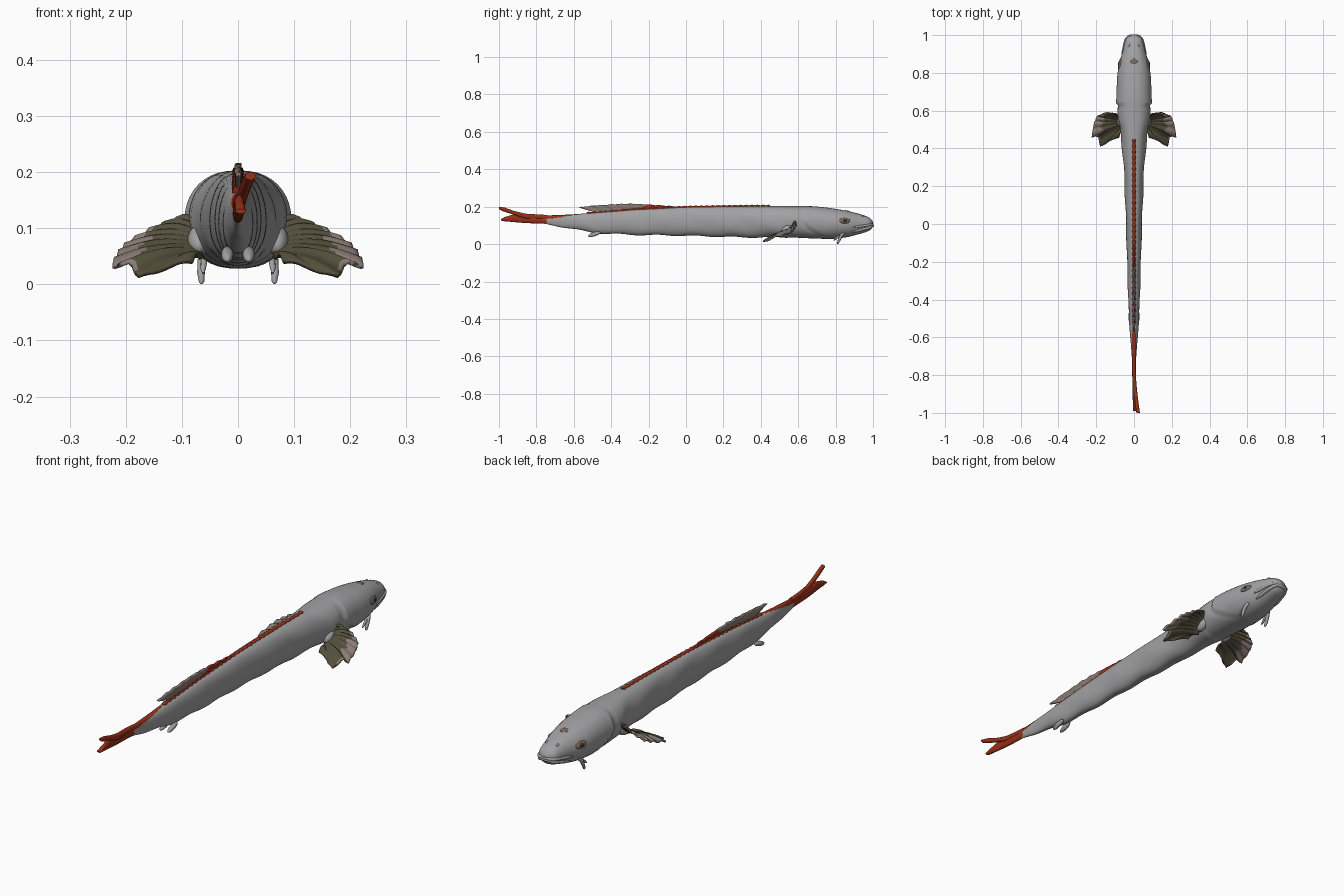
import bpy
import math
from mathutils import Vector

if "Cube" in bpy.data.objects:
    bpy.data.objects.remove(bpy.data.objects["Cube"])


def material(name, rgb):
    m = bpy.data.materials.new(name)
    m.use_nodes = True
    m.diffuse_color = (*rgb, 1)
    m.node_tree.nodes["Principled BSDF"].inputs["Base Color"].default_value = (*rgb, 1)
    return m


grey = material("skin grey", (0.36, 0.36, 0.37))
red = material("fin red", (0.32, 0.03, 0.01))
olive = material("fin olive", (0.09, 0.08, 0.045))
mauve = material("fin mauve", (0.25, 0.2, 0.175))
brown = material("eye brown", (0.2, 0.14, 0.1))
dark = material("pupil dark", (0.03, 0.03, 0.03))


def finish(ob, mats, angle=50):
    """Assign materials and smooth the shading."""
    ob.data.materials.clear()
    for m in mats:
        ob.data.materials.append(m)
    bpy.ops.object.select_all(action="DESELECT")
    ob.select_set(True)
    bpy.context.view_layer.objects.active = ob
    bpy.ops.object.shade_smooth_by_angle(angle=math.radians(angle))
    return ob


def skin(name, rows, mats, rule=None, closed=False, thick=0):
    """Surface through rows of points, coloured by a rule on face centres."""
    n = len(rows[0])
    verts = [p for row in rows for p in row]
    faces = []
    for i in range(len(rows) - 1):
        for j in range(n if closed else n - 1):
            k = (j + 1) % n
            faces.append((i * n + j, i * n + k, (i + 1) * n + k, (i + 1) * n + j))
    if closed:
        faces += [tuple(range(n))[::-1], tuple(range(len(verts) - n, len(verts)))]
    me = bpy.data.meshes.new(name)
    me.from_pydata(verts, [], faces)
    ob = bpy.data.objects.new(name, me)
    bpy.context.collection.objects.link(ob)
    finish(ob, mats)
    if rule:
        for f in me.polygons:
            f.material_index = rule(f.center)
    if thick:
        s = ob.modifiers.new("thickness", "SOLIDIFY")
        s.thickness, s.offset = thick, 0
    return ob


def tube(name, pts, radii, mat):
    """Round tapering tube along a path."""
    cu = bpy.data.curves.new(name, "CURVE")
    cu.dimensions, cu.bevel_depth, cu.bevel_resolution = "3D", 1, 3
    cu.resolution_u, cu.use_fill_caps = 4, True
    sp = cu.splines.new("POLY")
    sp.points.add(len(pts) - 1)
    for p, co, r in zip(sp.points, pts, radii):
        p.co, p.radius = (*co, 1), r
    ob = bpy.data.objects.new(name, cu)
    bpy.context.collection.objects.link(ob)
    bpy.ops.object.select_all(action="DESELECT")
    ob.select_set(True)
    bpy.context.view_layer.objects.active = ob
    bpy.ops.object.convert(target="MESH")
    return finish(bpy.context.object, [mat])


def blob(name, loc, size, mat, turn=(0, 0, 0)):
    bpy.ops.mesh.primitive_uv_sphere_add(segments=20, ring_count=12, radius=1,
                                         location=loc, rotation=turn)
    ob = bpy.context.object
    ob.name, ob.scale = name, size
    return finish(ob, [mat])


def lerp(table, y):
    """Interpolate a table of (position, values...) along its first column."""
    if y <= table[0][0]:
        return table[0][1:]
    for a, b in zip(table, table[1:]):
        if y <= b[0]:
            t = (y - a[0]) / (b[0] - a[0])
            return [p + (q - p) * t for p, q in zip(a[1:], b[1:])]
    return table[-1][1:]


# Body outline: position, half width, underside, back
outline = [(-0.86, .004, .12, .16), (-0.75, .009, .105, .153), (-0.62, .018, .085, .158),
           (-0.5, .027, .06, .167), (-0.3, .034, .05, .183), (0, .042, .045, .198),
           (0.3, .054, .036, .203), (0.48, .07, .036, .203), (0.56, .086, .036, .203),
           (0.68, .092, .03, .203), (0.78, .09, .027, .192), (0.86, .077, .036, .178),
           (0.92, .058, .052, .164), (0.97, .048, .066, .148), (0.99, .036, .078, .135),
           (1.0, .012, .095, .118)]


def section(y):
    d = min(0.025, (1 - y) * 0.5)
    got = [lerp(outline, y + d * k / 2) for k in range(-2, 3)]
    return [sum(c) / 5 for c in zip(*got)]


def surface(y, a):
    """Point on the body at a station and an angle around it."""
    w, lo, hi = section(y)
    c, s = math.cos(a), math.sin(a)
    z = (lo + hi) / 2 + (hi - lo) / 2 * s
    x = w * math.copysign(abs(c) ** 0.85, c)
    # Gill cover edge, raised over the flank behind it
    edge = y - 0.632 - 14 * max(0, 0.13 - z) ** 2
    if edge > 0:
        x *= 1 + 0.07 * math.exp(-edge / 0.035)
    elif edge > -0.025:
        x *= 0.96
    # Loose folds along the flank and belly
    if y < 0.55:
        x *= 1 + 0.035 * math.sin(y * 26 + z * 30) * abs(c)
        z += 0.003 * math.sin(y * 31) * max(0, -s)
    return Vector((x, y, z))


stations = [-0.86 + 1.85 * i / 185 for i in range(186)] + [.994, .998, 1.0]
rings = [[surface(y, math.tau * j / 40) for j in range(40)] for y in stations]
skin("body", rings[::-1], [grey, red],
     lambda c: int(c.y < -0.54 and c.z > 0.162 + (c.y + 0.55) * 0.15), closed=True)

# Beaded ridge along the back
ridge = [0.45 - 0.0075 * i for i in range(132)]
tube("back_ridge", [(0, y, section(y)[2] - 0.002) for y in ridge],
     [0.0085 + 0.002 * math.sin(i * 1.57) for i in range(132)], red)

# Back fin, red at its root and mauve towards the trailing tip
fin_top = [(-0.57, .196), (-0.5, .205), (-0.36, .214), (-0.28, .215), (-0.12, .206), (-0.04, .2)]
rows = []
for i in range(41):
    u = i / 40
    base = Vector((0, -0.46 + 0.42 * u, 0))
    base.z = section(base.y)[2] - 0.008
    top = Vector((0, -0.57 + 0.53 * u, 0))
    top.z = lerp(fin_top, top.y)[0] + 0.0015 * math.sin(i * 1.6)
    rows.append([base.lerp(top, j / 8) + Vector((0.002 * math.sin(i * 1.3) * j / 8, 0, 0))
                 for j in range(9)])
skin("back_fin", rows, [mauve, red],
     lambda c: int(c.y > -0.22 or (c.y > -0.42 and c.z < 0.2 + (c.y + 0.22) * 0.12)), thick=0.009)

# Forked tail bending towards the left
lobes = {"tail_upper_lobe": [(-0.74, .13, .156), (-0.86, .135, .163), (-0.92, .157, .178),
                             (-0.97, .172, .196), (-1.0, .186, .2)],
         "tail_lower_lobe": [(-0.74, .108, .14), (-0.86, .112, .155), (-0.92, .117, .16),
                             (-0.97, .122, .145), (-0.99, .126, .134)]}
for name, keys in lobes.items():
    lift = 0.022 if "upper" in name else 0.005
    rows, keys = [], keys[::-1]
    for i in range(25):
        y = keys[0][0] + (-0.74 - keys[0][0]) * i / 24
        lo, hi = lerp(keys, y)
        x = lift * (max(0, -y - 0.78) / 0.22) ** 1.5
        rows.append([(x + 0.0095 * math.cos(a), y, (lo + hi) / 2 + (hi - lo) / 2 * math.sin(a))
                     for a in [math.tau * j / 14 for j in range(14)]])
    skin(name, rows[::-1], [red], closed=True)

# Rim of the breast fins, fanning from the root
rim = [(0, .105, .585, .115), (.2, .15, .59, .098), (.4, .197, .57, .072), (.55, .212, .53, .055),
       (.7, .224, .46, .034), (.78, .19, .465, .035), (.86, .178, .41, .01), (.93, .13, .44, .03),
       (1, .08, .46, .04)]

for side, tag in ((1, "left"), (-1, "right")):
    rows = []
    for i in range(57):
        u = i / 56
        root = Vector((0.065, 0.575 - 0.065 * u, 0.1 - 0.055 * u))
        tip = Vector(lerp(rim, u))
        fan = [root.lerp(tip, j / 16) for j in range(17)]
        for j, p in enumerate(fan):
            p.z += 0.004 * math.sin(u * 60) * j / 16 + 0.012 * math.sin(math.pi * j / 16)
            p.x *= side
        rows.append(fan)
    skin(tag + "_breast_fin", rows, [olive, mauve],
         lambda c: int(abs(c.x) + 0.25 * (c.y - 0.5) + 0.008 * math.sin(c.y * 130) > 0.172),
         thick=0.008)
    # Fleshy root of the fin
    blob(tag + "_fin_root", (side * 0.07, 0.545, 0.078), (0.02, 0.035, 0.024), grey, (0.5, 0, 0))

    # Eye and pupil
    eye = surface(0.848, math.asin(0.25))
    blob(tag + "_eye", (side * (eye.x - 0.002), 0.848, eye.z), (0.008, 0.03, 0.016), brown,
         (0, -side * 0.3, side * 0.2))
    blob(tag + "_pupil", (side * (eye.x + 0.003), 0.85, eye.z + 0.001), (0.005, 0.012, 0.009),
         dark, (0, -side * 0.3, side * 0.2))

    # Lips, barbels and nostril
    for part, rise, thickness in (("upper_lip", -0.12, 0.0065), ("lower_lip", -0.5, 0.0075)):
        pts = [surface(0.89 + 0.106 * i / 14, math.asin(rise - 0.2 * (1 - i / 14)))
               for i in range(15)]
        pts.append(Vector((0, 0.997, pts[-1].z)))
        for p in pts:
            p.x *= side
        tube(f"{tag}_{part}", pts, [thickness * min(1, 0.35 + i / 5) for i in range(16)], grey)
    tube(tag + "_barbel", [(side * x, y, z) for x, y, z in
         ((.056, .845, .062), (.064, .83, .045), (.066, .818, .02), (.065, .812, .005), (.065, .81, .001))],
         [0.007, 0.008, 0.007, 0.005, 0.002], grey)
    tube(tag + "_small_barbel", [(side * 0.06, 0.82, 0.045), (side * 0.062, 0.8, 0.028),
         (side * 0.062, 0.79, 0.02)], [0.006, 0.005, 0.002], grey)
    blob(tag + "_nostril", (side * 0.026, 0.945, 0.148), (0.006, 0.009, 0.006), grey)

    # Small belly fin
    blob(tag + "_belly_fin", (side * 0.019, -0.49, 0.053), (0.011, 0.035, 0.011), grey, (0.3, 0, 0))

# Spot on the crown
blob("crown_spot", (0, 0.86, section(0.86)[2] - 0.001), (0.018, 0.016, 0.004), brown, (-0.15, 0, 0))
